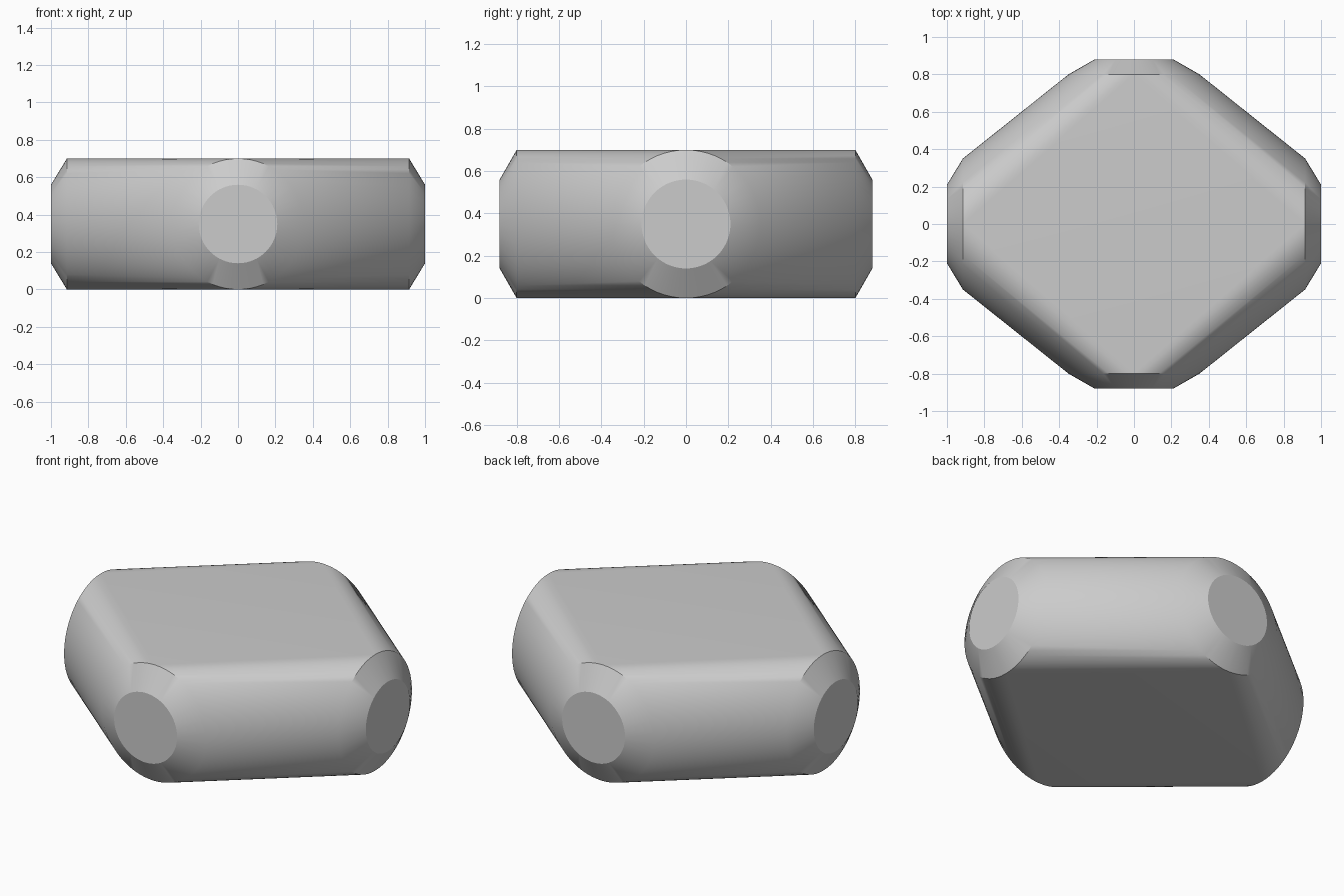
import bpy, bmesh, math
from mathutils import Vector

cube = bpy.data.objects.get("Cube")
if cube:
    bpy.data.objects.remove(cube, do_unlink=True)

# plain grey finish
grey = bpy.data.materials.new("plain grey")
grey.use_nodes = True
colour = (0.6, 0.6, 0.6, 1)
grey.diffuse_color = colour
grey.node_tree.nodes["Principled BSDF"].inputs["Base Color"].default_value = colour

SIDES = 64
MID = 0.35


def add_ring(bm, axis, distance, radius):
    """Upright ring of vertices facing along the x (0) or y (1) axis."""
    for i in range(SIDES):
        a = math.tau * i / SIDES
        p = Vector((0, 0, MID + radius * math.sin(a)))
        p[axis] = distance
        p[1 - axis] = radius * math.cos(a)
        bm.verts.new(p)


# four chamfered round ends, wrapped in one taut skin
bm = bmesh.new()
for axis, rim, tip in ((0, 0.915, 1.0), (1, 0.8, 0.88)):
    for side in (-1, 1):
        add_ring(bm, axis, side * rim, 0.35)
        add_ring(bm, axis, side * tip, 0.21)
hull = bmesh.ops.convex_hull(bm, input=bm.verts[:])
loose = [v for v in bm.verts if not v.link_faces]
bmesh.ops.delete(bm, geom=loose, context="VERTS")
bmesh.ops.dissolve_limit(bm, angle_limit=0.005, verts=bm.verts[:], edges=bm.edges[:])
bmesh.ops.recalc_face_normals(bm, faces=bm.faces[:])


# smooth skin, crisp chamfer rims and flat end caps
def is_cap(face):
    return max(abs(face.normal.x), abs(face.normal.y)) > 0.999


for face in bm.faces:
    face.smooth = True
for edge in bm.edges:
    cap_rim = sum(is_cap(f) for f in edge.link_faces) == 1
    edge.smooth = not cap_rim and edge.calc_face_angle(0) < math.radians(30)

mesh = bpy.data.meshes.new("rounded_body")
bm.to_mesh(mesh)
bm.free()
mesh.materials.append(grey)
body = bpy.data.objects.new("rounded_body", mesh)
bpy.context.collection.objects.link(body)
